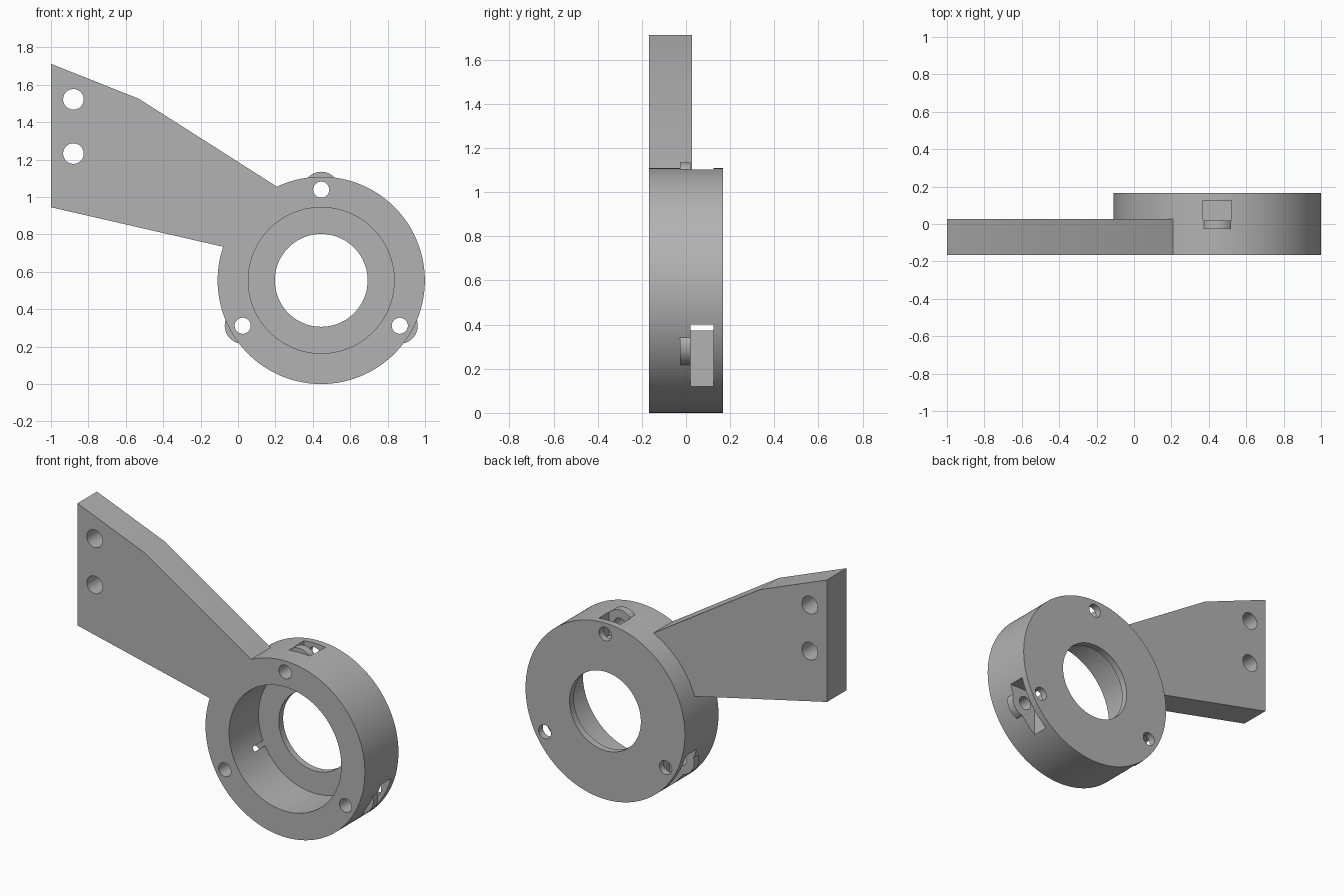
import bpy, bmesh, math
from mathutils import Matrix, Vector

cube = bpy.data.objects.get("Cube")
if cube:
    bpy.data.objects.remove(cube, do_unlink=True)

CX, CZ = 0.445, 0.554           # ring centre
RING_R, FRONT, BACK = 0.554, -0.167, 0.167
SLOT_FRONT, SLOT_BACK = 0.02, 0.125

grey = bpy.data.materials.new("light grey")
grey.use_nodes = True
colour = (0.45, 0.45, 0.45, 1)
grey.diffuse_color = colour
grey.node_tree.nodes["Principled BSDF"].inputs["Base Color"].default_value = colour


def add_object(name, bm):
    bmesh.ops.recalc_face_normals(bm, faces=bm.faces)
    mesh = bpy.data.meshes.new(name)
    bm.to_mesh(mesh)
    bm.free()
    mesh.materials.append(grey)
    obj = bpy.data.objects.new(name, mesh)
    bpy.context.collection.objects.link(obj)
    return obj


def prism(name, outline, y0, y1):
    """Extrude an x-z outline from y0 to y1."""
    bm = bmesh.new()
    face = bm.faces.new([bm.verts.new((x, y0, z)) for x, z in outline])
    ext = bmesh.ops.extrude_face_region(bm, geom=[face])
    verts = [g for g in ext["geom"] if isinstance(g, bmesh.types.BMVert)]
    bmesh.ops.translate(bm, verts=verts, vec=(0, y1 - y0, 0))
    return add_object(name, bm)


def disc(name, x, z, r, y0, y1, sides=48):
    turns = [2 * math.pi * i / sides for i in range(sides)]
    return prism(name, [(x + r * math.cos(a), z + r * math.sin(a)) for a in turns], y0, y1)


def box(name, x0, x1, z0, z1, y0, y1):
    return prism(name, [(x0, z0), (x1, z0), (x1, z1), (x0, z1)], y0, y1)


def combine(body, tool, operation):
    tool.hide_render = True
    mod = body.modifiers.new(tool.name, "BOOLEAN")
    mod.operation, mod.object, mod.solver = operation, tool, "EXACT"
    bpy.context.view_layer.objects.active = body
    bpy.ops.object.modifier_apply(modifier=mod.name)
    bpy.data.objects.remove(tool, do_unlink=True)


# Ring housing with the mounting arm
body = disc("ring_bracket", CX, CZ, RING_R, FRONT, BACK, 160)
arm = prism("arm", [(-1, 0.945), (-0.085, 0.735), (0.1, 0.7), (0.3, 0.995),
                    (0.205, 1.057), (-0.53, 1.525), (-1, 1.712)], FRONT, 0.027)
combine(body, arm, "UNION")

# Bosses around the three screw holes
screws = [(CX + 0.485 * math.cos(math.radians(a)), CZ + 0.485 * math.sin(math.radians(a)))
          for a in (90, 210, 330)]
for x, z in screws:
    combine(body, disc("boss", x, z, 0.096, -0.028, SLOT_FRONT), "UNION")

# Stepped bore: wide at the front, narrow through the back lip
combine(body, disc("counterbore", CX, CZ, 0.39, FRONT - 0.1, SLOT_BACK, 128), "DIFFERENCE")
combine(body, disc("bore", CX, CZ, 0.248, 0, BACK + 0.1, 128), "DIFFERENCE")

# Nut slots open to the rim: one at the top, one at each lower side
top, left, right = screws
slots = [(top[0] - 0.075, top[0] + 0.075, top[1] - 0.085, 1.3),
         (-0.3, left[0] + 0.075, -0.1, left[1] + 0.088),
         (right[0] - 0.075, 1.2, -0.1, right[1] + 0.088)]
for x0, x1, z0, z1 in slots:
    combine(body, box("slot", x0, x1, z0, z1, SLOT_FRONT, SLOT_BACK), "DIFFERENCE")

# Screw holes in the ring and the arm
holes = [(x, z, 0.043) for x, z in screws] + [(-0.88, z, 0.055) for z in (1.232, 1.522)]
for x, z, r in holes:
    combine(body, disc("hole", x, z, r, FRONT - 0.1, BACK + 0.1), "DIFFERENCE")

# Smooth curved walls, crisp edges
bpy.ops.object.select_all(action="DESELECT")
body.select_set(True)
bpy.context.view_layer.objects.active = body
bpy.ops.object.shade_smooth_by_angle(angle=math.radians(20))
